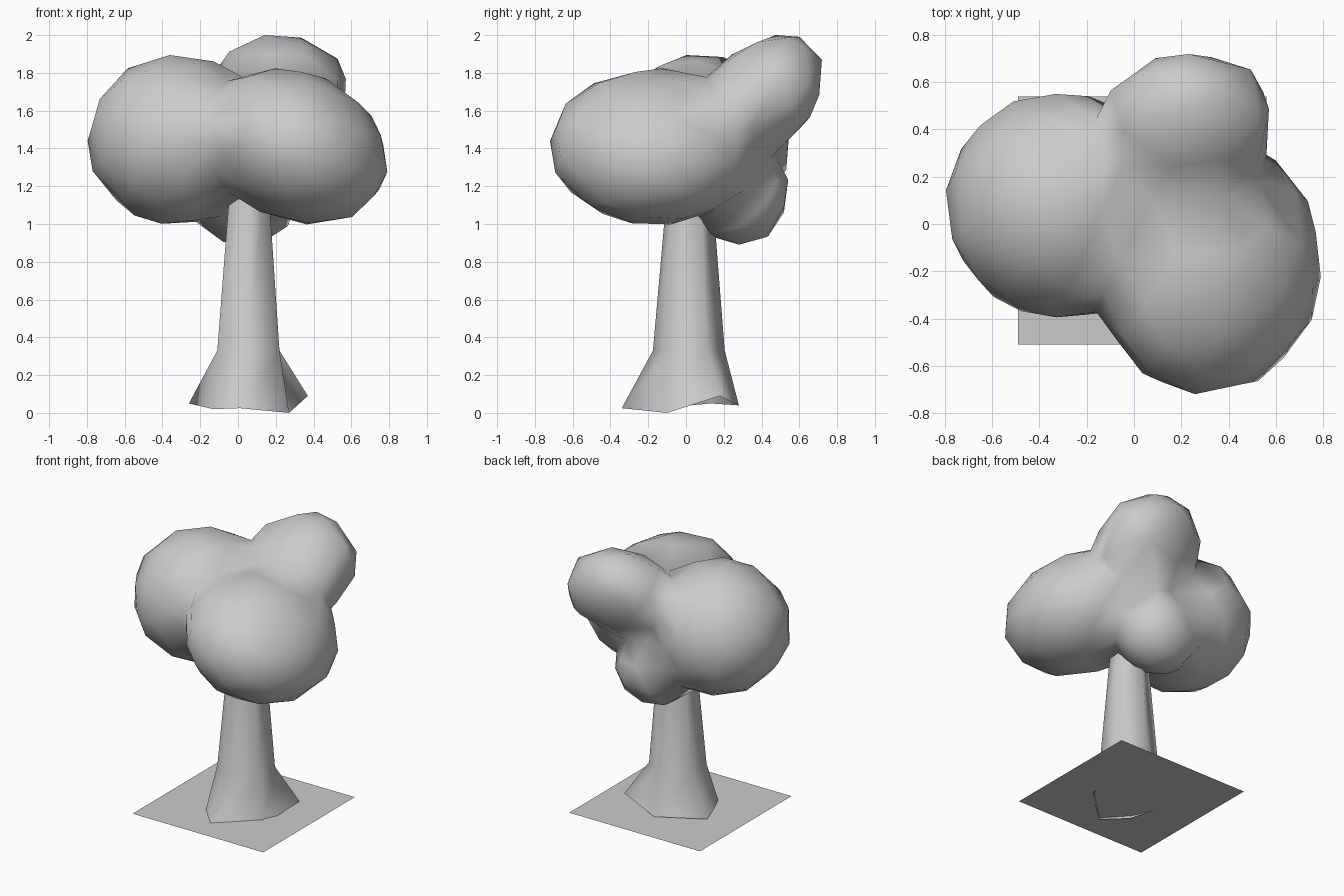
import bpy, bmesh
from math import cos, sin, radians
from mathutils import Matrix, Vector, Euler

if "Cube" in bpy.data.objects:
    bpy.data.objects.remove(bpy.data.objects["Cube"])


def add_object(name, bm, smooth=True):
    bmesh.ops.recalc_face_normals(bm, faces=bm.faces)
    for f in bm.faces:
        f.smooth = smooth
    mesh = bpy.data.meshes.new(name)
    bm.to_mesh(mesh)
    bm.free()
    obj = bpy.data.objects.new(name, mesh)
    bpy.context.collection.objects.link(obj)
    return obj


# Ground: square sheet that the roots sink through
bm = bmesh.new()
bmesh.ops.create_grid(bm, x_segments=1, y_segments=1, size=0.525,
                      matrix=Matrix.Translation((0.035, 0.015, 0.035)))
add_object("ground_patch", bm, smooth=False)

# Trunk: open six-sided tube with an uneven flared root ring
bm = bmesh.new()


def hex_ring(cx, cy, z, r):
    return [(cx + r * cos(radians(a)), cy + r * sin(radians(a)), z)
            for a in range(-90, 270, 60)]


roots = [(0.01, -0.34, 0.025), (0.27, -0.10, 0.0), (0.37, 0.18, 0.09),
         (0.06, 0.28, 0.04), (-0.26, 0.13, 0.05), (-0.13, -0.19, 0.02)]
rings = [[bm.verts.new(p) for p in ring] for ring in
         (roots, hex_ring(0.055, 0.015, 0.33, 0.19), hex_ring(0.06, 0.02, 1.35, 0.105))]
for low, high in zip(rings, rings[1:]):
    for i in range(6):
        j = (i + 1) % 6
        bm.faces.new((low[i], low[j], high[j], high[i]))
add_object("trunk", bm)

# Canopy: ellipsoid clumps (centre, radii, tilt about x, tilt about y) fused into one skin
clumps = [
    ((-0.32, 0.08, 1.445), (0.475, 0.475, 0.45), 0, 0),    # left clump
    ((0.305, -0.17, 1.41), (0.505, 0.55, 0.39), 0, 25),    # front right clump
    ((0.22, 0.37, 1.65), (0.355, 0.27, 0.42), -45, 0),     # high back clump
    ((0.35, 0.47, 1.71), (0.225, 0.235, 0.24), 0, 0),      # its right shoulder
    ((0.08, 0.44, 1.73), (0.215, 0.22, 0.22), 0, 0),       # its left shoulder
    ((0.035, 0.28, 1.16), (0.285, 0.265, 0.275), 0, 0),    # low back clump
]
bm = bmesh.new()
for centre, radii, tilt_x, tilt_y in clumps:
    turn = Euler((radians(tilt_x), radians(tilt_y), 0))
    m = Matrix.LocRotScale(Vector(centre), turn, Vector(radii))
    bmesh.ops.create_icosphere(bm, subdivisions=4, radius=1, matrix=m)
canopy = add_object("canopy", bm)

remesh = canopy.modifiers.new("fuse", 'REMESH')
remesh.mode = 'VOXEL'
remesh.voxel_size = 0.035
remesh.use_smooth_shade = True
soften = canopy.modifiers.new("soften", 'SMOOTH')
soften.factor = 0.5
soften.iterations = 5
reduce = canopy.modifiers.new("low_poly", 'DECIMATE')
reduce.ratio = 0.022
